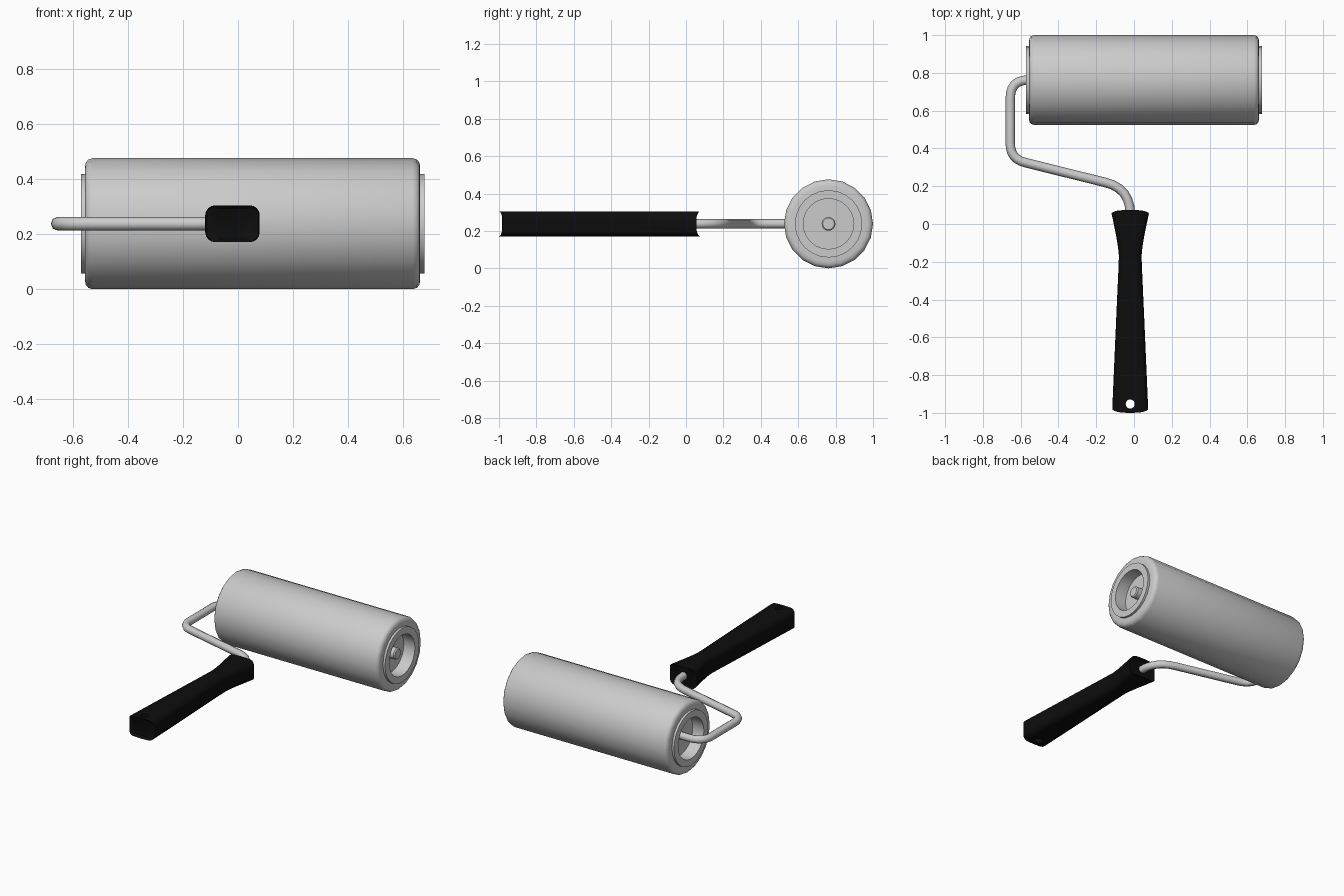
import bpy, bmesh, math
from mathutils import Vector

if "Cube" in bpy.data.objects:
    bpy.data.objects.remove(bpy.data.objects["Cube"])

AXIS_Y, MID_Z, GRIP_X = 0.762, 0.238, -0.02


def finish(obj, angle=35):
    bpy.ops.object.select_all(action='DESELECT')
    obj.select_set(True)
    bpy.context.view_layer.objects.active = obj
    bpy.ops.object.shade_smooth_by_angle(angle=math.radians(angle))


def mesh_object(name, bm):
    bmesh.ops.recalc_face_normals(bm, faces=bm.faces)
    me = bpy.data.meshes.new(name)
    bm.to_mesh(me)
    bm.free()
    obj = bpy.data.objects.new(name, me)
    bpy.context.collection.objects.link(obj)
    return obj


def bridge(bm, rings, closed=False):
    pairs = list(zip(rings, rings[1:]))
    if closed:
        pairs.append((rings[-1], rings[0]))
    for a, b in pairs:
        n = len(a)
        for i in range(n):
            j = (i + 1) % n
            bm.faces.new((a[i], a[j], b[j], b[i]))


def lathe_x(name, profile, sides, closed=False):
    """Revolve (x, radius) points around the roller axis."""
    bm = bmesh.new()
    rings = []
    for x, r in profile:
        rings.append([bm.verts.new((x, AXIS_Y + r * math.cos(2 * math.pi * i / sides),
                                    MID_Z + r * math.sin(2 * math.pi * i / sides)))
                      for i in range(sides)])
    bridge(bm, rings, closed)
    if not closed:
        bm.faces.new(rings[0])
        bm.faces.new(rings[-1])
    obj = mesh_object(name, bm)
    finish(obj)
    return obj


def mirrored(half, cx):
    """Mirror a right-hand half profile about x = cx."""
    return [(2 * cx - x, r) for x, r in half] + [(x, r) for x, r in reversed(half)]


# Fluffy sleeve, core tube with recessed end plates, axle end
CX = 0.053
lathe_x("roller_sleeve", mirrored([(0.662, 0.15), (0.662, 0.205), (0.659, 0.222),
                                   (0.650, 0.233), (0.635, 0.238)], CX), 20, closed=True)
lathe_x("roller_core", mirrored([(0.595, 0.135), (0.677, 0.135), (0.677, 0.180),
                                 (0.64, 0.180)], CX), 24)
lathe_x("axle_end", [(0.58, 0.037), (0.638, 0.037), (0.645, 0.031)], 16)

# Bent wire frame: corner points with rounding distance
corners = [((0.55, 0.762), 0), ((-0.655, 0.762), 0.10), ((-0.655, 0.345), 0.085),
           ((-0.02, 0.187), 0.14), ((-0.02, -0.1), 0)]
path = []
for k, (c, d) in enumerate(corners):
    c = Vector(c)
    if d == 0:
        path.append(c)
        continue
    a = c + (Vector(corners[k - 1][0]) - c).normalized() * d
    b = c + (Vector(corners[k + 1][0]) - c).normalized() * d
    for i in range(7):
        t = i / 6
        h = c.lerp((a + b) / 2, -0.05)
        path.append(a * (1 - t) ** 2 + h * 2 * t * (1 - t) + b * t * t)
cu = bpy.data.curves.new("wire_frame", 'CURVE')
cu.dimensions = '3D'
cu.bevel_depth = 0.025
cu.bevel_resolution = 2
cu.use_fill_caps = True
sp = cu.splines.new('POLY')
sp.points.add(len(path) - 1)
for p, q in zip(sp.points, path):
    p.co = (q.x, q.y, MID_Z, 1)
frame = bpy.data.objects.new("wire_frame", cu)
bpy.context.collection.objects.link(frame)
bpy.context.view_layer.objects.active = frame
frame.select_set(True)
bpy.ops.object.convert(target='MESH')
finish(bpy.context.view_layer.objects.active, 50)

# Handle: rounded-rectangle loft with waist, arched and lipped ends
HZ, CR = 0.067, 0.036
sections = [(-0.980, 0.095), (-0.93, 0.093), (-0.7, 0.083), (-0.45, 0.072), (-0.25, 0.063),
            (-0.17, 0.060), (-0.12, 0.065), (-0.06, 0.075), (0.0, 0.087), (0.055, 0.099)]


def cross_section(hw):
    quarter = [(hw - CR + CR * math.cos(t * math.pi / 8),
                HZ - CR + CR * math.sin(t * math.pi / 8)) for t in range(5)]
    top = quarter + [((hw - CR) * 0.4, HZ)]
    half = top + [(0, HZ)] + [(-x, z) for x, z in reversed(top)]
    return half + [(-x, -z) for x, z in half]


bm = bmesh.new()
rings = []
for k, (y, hw) in enumerate(sections):
    out = {0: -1, len(sections) - 1: 1}.get(k, 0)
    ring = []
    for x, z in cross_section(hw):
        push = 0.0
        if out:
            lip = max(0.0, (abs(z) - (HZ - CR)) / CR)
            push = out * (0.011 * lip + 0.009 * lip * (1 - (x / hw) ** 2))
        ring.append(bm.verts.new((GRIP_X + x, y + push, MID_Z + z)))
    rings.append(ring)
bridge(bm, rings)
for ring, y in ((rings[0], -0.983), (rings[-1], 0.052)):
    # thin lip, then a shallow dished end
    inner = [bm.verts.new((GRIP_X + (v.co.x - GRIP_X) * 0.86, y,
                           MID_Z + (v.co.z - MID_Z) * 0.82)) for v in ring]
    bridge(bm, [ring, inner])
    bm.faces.new(inner)
handle = mesh_object("handle", bm)

# Hanging hole
bpy.ops.mesh.primitive_cylinder_add(vertices=20, radius=0.024, depth=0.4,
                                    location=(GRIP_X, -0.953, MID_Z))
cutter = bpy.context.object
cutter.name = "hole_cutter"
cutter.hide_render = True
mod = handle.modifiers.new("hanging_hole", 'BOOLEAN')
mod.operation = 'DIFFERENCE'
mod.solver = 'EXACT'
mod.object = cutter
bpy.context.view_layer.objects.active = handle
bpy.ops.object.modifier_apply(modifier=mod.name)
bpy.data.objects.remove(cutter)
finish(handle)

mat = bpy.data.materials.new("black_grip")
mat.diffuse_color = (0.004, 0.004, 0.004, 1)
mat.use_nodes = True
mat.node_tree.nodes["Principled BSDF"].inputs["Base Color"].default_value = mat.diffuse_color
handle.data.materials.clear()
handle.data.materials.append(mat)
for p in handle.data.polygons:
    p.material_index = 0
